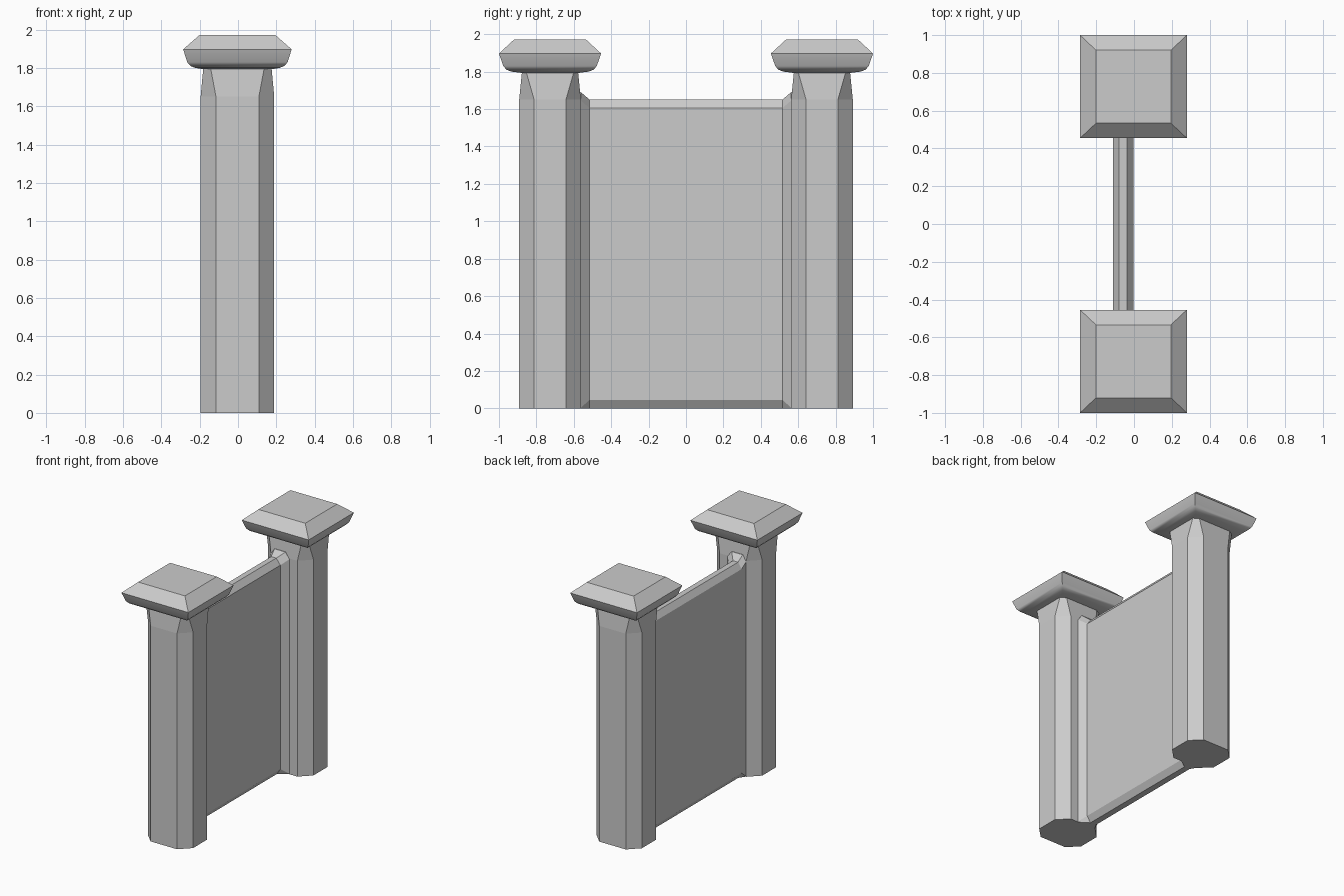
import bpy, bmesh

if "Cube" in bpy.data.objects:
    bpy.data.objects.remove(bpy.data.objects["Cube"])

CX, CY = -0.003, 0.727   # post centre


def loft(name, rings, smooth=None):
    """Skin a list of equal-length point rings and close both ends."""
    bm = bmesh.new()
    loops = [[bm.verts.new(p) for p in ring] for ring in rings]
    n = len(loops[0])
    for a, b in zip(loops, loops[1:]):
        for i in range(n):
            j = (i + 1) % n
            bm.faces.new((a[i], a[j], b[j], b[i]))
    bm.faces.new(loops[0][::-1])
    bm.faces.new(loops[-1])
    bmesh.ops.recalc_face_normals(bm, faces=bm.faces)
    mesh = bpy.data.meshes.new(name)
    bm.to_mesh(mesh)
    bm.free()
    ob = bpy.data.objects.new(name, mesh)
    bpy.context.collection.objects.link(ob)
    if smooth:
        bpy.ops.object.select_all(action='DESELECT')
        ob.select_set(True)
        bpy.context.view_layer.objects.active = ob
        bpy.ops.object.shade_smooth_by_angle(angle=smooth)
    return ob


def rect(cy, hx, hy, z):
    return [(CX + sx * hx, cy + sy * hy, z)
            for sx, sy in ((-1, -1), (1, -1), (1, 1), (-1, 1))]


def octagon(cy, hx, hy, cx, cyc, z):
    """Rectangle with corners cut by cx along x and cyc along y."""
    a, b = hx - cx, hy - cyc
    pts = [(-a, -hy), (a, -hy), (hx, -b), (hx, b),
           (a, hy), (-a, hy), (-hx, b), (-hx, -b)]
    return [(CX + x, cy + y, z) for x, y in pts]


def section(y, x0, x1, top, ch, bot, bc):
    """Panel cross-section at y, chamfered along its top and bottom."""
    pts = [(x0 + bc, 0), (x1 - bc, 0), (x1, bot), (x1, top - ch),
           (x1 - 0.035, top), (x0 + 0.03, top), (x0, top - ch), (x0, bot)]
    return [(x, y, z) for x, z in pts]


for side, s in (("front", -1), ("back", 1)):
    cy = s * CY
    # chamfered post, chamfers narrowing under the cap
    loft(side + "_post", [
        octagon(cy, 0.192, 0.165, 0.08, 0.08, 0),
        octagon(cy, 0.192, 0.165, 0.08, 0.08, 1.65),
        octagon(cy, 0.178, 0.15, 0.038, 0.022, 1.80)])
    # cap with rounded underside and bevelled top
    loft(side + "_cap", [
        rect(cy, 0.178, 0.15, 1.793),
        rect(cy, 0.22, 0.205, 1.80),
        rect(cy, 0.245, 0.232, 1.81),
        rect(cy, 0.262, 0.25, 1.83),
        rect(cy, 0.283, 0.273, 1.897),
        rect(cy, 0.198, 0.193, 1.971)], smooth=0.6)
    # flared joint between panel and post
    loft(side + "_joint", [
        section(s * 0.515, -0.11, -0.002, 1.65, 0.045, 0.045, 0.03),
        section(s * 0.562, -0.115, 0.042, 1.69, 0.045, 0.004, 0.004),
        section(s * 0.66, -0.115, 0.042, 1.69, 0.045, 0.004, 0.004)])

# panel between the posts
loft("panel", [section(y, -0.11, -0.002, 1.65, 0.045, 0.045, 0.03)
               for y in (-0.515, 0.515)])
